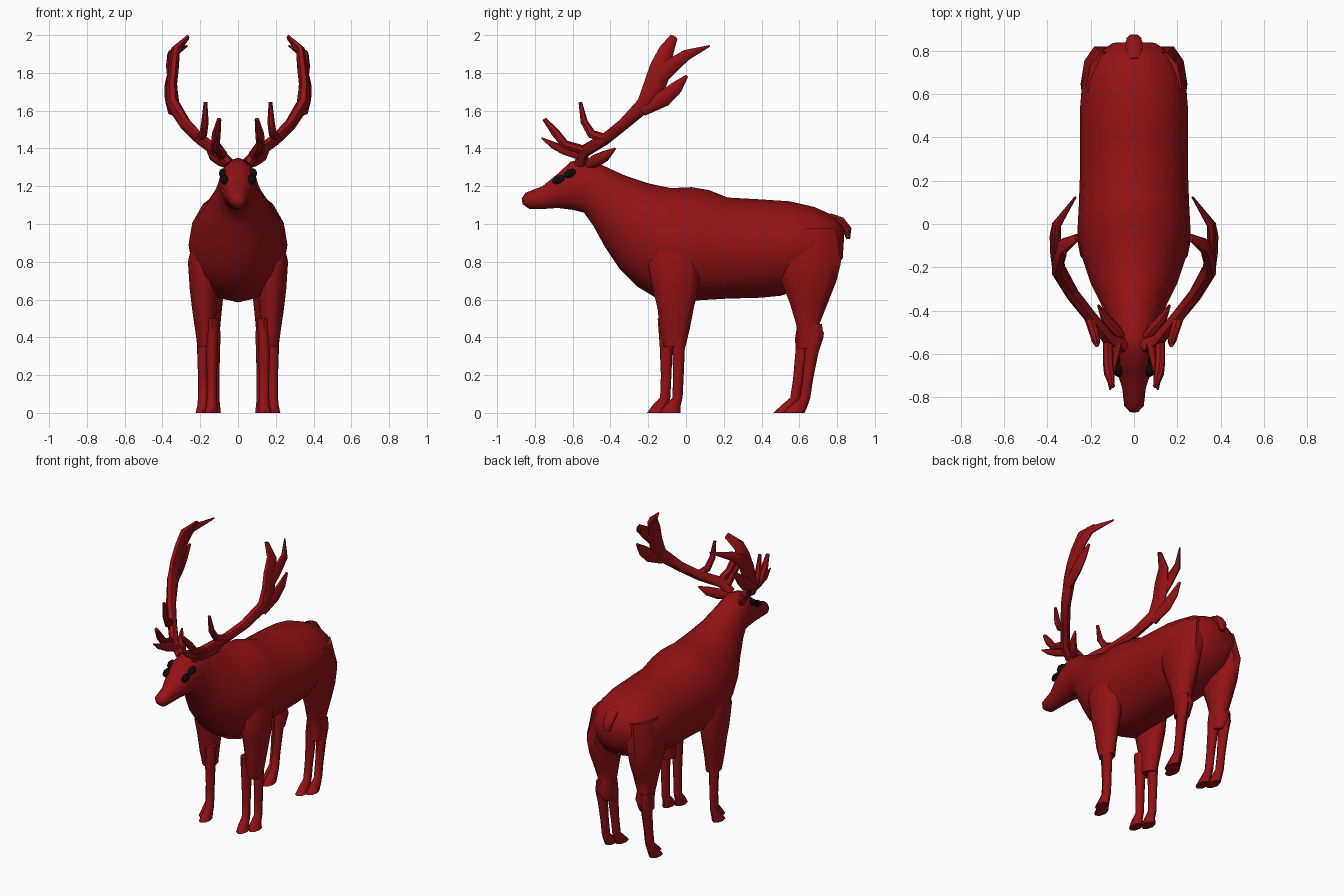
import bpy, bmesh, math
from mathutils import Vector as V


def material(name, rgb):
    m = bpy.data.materials.new(name)
    m.diffuse_color = (*rgb, 1)
    return m


RED = material("dark_red", (0.29, 0.006, 0.008))
BLACK = material("black", (0.004, 0.004, 0.004))


def loft(name, rings, n=10, mat=RED, mirror=True):
    """Skin a list of elliptical rings (centre, half axis u, half axis v)."""
    bm = bmesh.new()
    loops = []
    for c, u, v in rings:
        angles = [2 * math.pi * i / n for i in range(n)]
        loops.append([bm.verts.new(c + u * math.cos(a) + v * math.sin(a)) for a in angles])
    for a, b in zip(loops, loops[1:]):
        for i in range(n):
            j = (i + 1) % n
            bm.faces.new((a[i], a[j], b[j], b[i]))
    bm.faces.new(loops[0])
    bm.faces.new(loops[-1])
    bmesh.ops.recalc_face_normals(bm, faces=bm.faces)
    me = bpy.data.meshes.new(name)
    bm.to_mesh(me)
    bm.free()
    ob = bpy.data.objects.new(name, me)
    bpy.context.collection.objects.link(ob)
    me.materials.append(mat)
    bpy.ops.object.select_all(action='DESELECT')
    ob.select_set(True)
    bpy.context.view_layer.objects.active = ob
    bpy.ops.object.shade_smooth_by_angle(angle=math.radians(50))
    if mirror:
        ob.modifiers.new("mirror", 'MIRROR').use_mirror_merge = False
    return ob


def column(name, rows, n=10):
    """Upright limb: rows of (x, y, z, half width, half depth)."""
    loft(name, [(V((x, y, z)), V((rx, 0, 0)), V((0, ry, 0))) for x, y, z, rx, ry in rows], n)


def branch(name, rows, n=7, mirror=True):
    """Limb along a path: rows of (x, y, z, half breadth seen from the side, half thickness)."""
    pts = [V(r[:3]) for r in rows]
    rings = []
    for i, r in enumerate(rows):
        t = (pts[min(i + 1, len(pts) - 1)] - pts[max(i - 1, 0)]).normalized()
        u = t.cross(V((1, 0, 0))).normalized()
        rings.append((pts[i], u * r[3], t.cross(u) * r[4]))
    loft(name, rings, n, mirror=mirror)


# Head, neck and trunk: top (y, z), bottom (y, z), half width
trunk = [
    (-.87, 1.135, -.865, 1.105, .02), (-.85, 1.165, -.83, 1.08, .045),
    (-.76, 1.20, -.75, 1.08, .055), (-.68, 1.265, -.68, 1.085, .08),
    (-.61, 1.33, -.60, 1.075, .095), (-.52, 1.35, -.54, 1.06, .10),
    (-.44, 1.31, -.49, .99, .115), (-.32, 1.255, -.43, .88, .15),
    (-.20, 1.215, -.35, .76, .20), (-.08, 1.19, -.26, .67, .235),
    (.03, 1.195, -.12, .585, .262), (.12, 1.18, .05, .595, .255),
    (.22, 1.14, .22, .605, .25), (.40, 1.13, .40, .61, .25),
    (.55, 1.12, .50, .62, .25), (.68, 1.09, .62, .66, .24),
    (.78, 1.045, .76, .72, .195), (.84, .98, .83, .82, .10)]
rings = []
for y1, z1, y2, z2, w in trunk:
    top, low = V((0, y1, z1)), V((0, y2, z2))
    rings.append(((top + low) / 2, (top - low) / 2, V((w, 0, 0))))
loft("head_and_body", rings, 16, mirror=False)

# Tail
branch("tail", [(0, .76, 1.04, .02, .03), (0, .82, 1.015, .025, .04),
                (0, .855, .97, .025, .035), (0, .86, .92, .01, .02)], mirror=False)

# Upper legs
column("front_upper_leg", [
    (.13, -.05, 1.0, .09, .12), (.175, -.06, .80, .09, .15), (.18, -.055, .65, .075, .125),
    (.178, -.055, .55, .065, .10), (.175, -.06, .44, .052, .083), (.17, -.06, .35, .045, .06)])
column("hind_upper_leg", [
    (.12, .64, .98, .10, .16), (.155, .645, .80, .092, .185), (.155, .65, .70, .085, .155),
    (.152, .65, .58, .07, .105), (.148, .645, .47, .055, .065), (.148, .66, .42, .052, .075),
    (.147, .64, .34, .045, .055)])

# Lower legs: a pair of slim shanks, each ending in its own hoof
for part, x, y in (("inner", .138, -.105), ("outer", .185, -.04)):
    column("front_shank_" + part, [
        (x, y, .50, .035, .045), (x, y, .35, .032, .034), (x, y, .20, .027, .028),
        (x, y - .005, .08, .027, .027), (x, y - .03, .04, .03, .042),
        (x + .005, y - .045, 0, .034, .056)], 8)
for part, x, y in (("inner", .125, 0), ("outer", .17, .05)):
    column("hind_shank_" + part, [
        (x, y + .63, .47, .03, .04), (x, y + .628, .40, .032, .05), (x, y + .615, .32, .03, .036),
        (x, y + .595, .18, .026, .028), (x, y + .58, .08, .026, .028),
        (x, y + .55, .04, .03, .045), (x, y + .52, 0, .034, .058)], 8)

# Ears
branch("ear", [(.05, -.53, 1.31, .02, .02), (.09, -.48, 1.335, .035, .025),
               (.135, -.43, 1.36, .03, .02), (.165, -.375, 1.40, .006, .006)])

# Antlers: main beam flattening into a palm, then its tines
branch("antler_beam", [
    (.05, -.56, 1.32, .035, .03), (.11, -.54, 1.385, .035, .03), (.20, -.43, 1.45, .032, .03),
    (.28, -.33, 1.53, .032, .032), (.345, -.22, 1.635, .045, .035), (.35, -.17, 1.73, .062, .028),
    (.34, -.135, 1.83, .062, .028), (.33, -.105, 1.92, .042, .025), (.265, -.065, 1.99, .022, .01)])
branch("antler_rear_tine", [
    (.345, -.19, 1.72, .04, .025), (.36, -.09, 1.83, .045, .022),
    (.355, -.0, 1.895, .03, .02), (.27, .125, 1.943, .005, .005)])
branch("antler_low_tine", [
    (.345, -.23, 1.60, .03, .03), (.365, -.12, 1.665, .045, .024),
    (.372, -.05, 1.725, .035, .018), (.37, .005, 1.785, .008, .008)])
branch("antler_middle_tine", [
    (.21, -.42, 1.45, .025, .025), (.185, -.50, 1.475, .025, .022),
    (.175, -.54, 1.54, .02, .02), (.172, -.56, 1.645, .01, .01)])
branch("antler_brow_tine", [
    (.12, -.54, 1.39, .025, .025), (.12, -.64, 1.42, .024, .024),
    (.115, -.69, 1.48, .024, .024), (.10, -.75, 1.555, .012, .012)])
branch("antler_front_tine", [
    (.08, -.55, 1.36, .028, .028), (.10, -.64, 1.39, .028, .026),
    (.11, -.70, 1.415, .02, .02), (.11, -.765, 1.455, .004, .004)])

# Eyes: two dark ovals on each side
for part, y, z, x in (("front", -.675, 1.235, .072), ("rear", -.615, 1.268, .08)):
    profile = [(-1, .05), (-.7, .7), (0, 1), (.7, .7), (1, .05)]
    along, up = V((0, .9, .42)), V((1, 0, 0))
    loft("eye_" + part, [(V((x, y, z)) + along * .036 * s, up * .022 * r, V((0, -.42, .9)) * .024 * r)
                         for s, r in profile], 10, BLACK)
